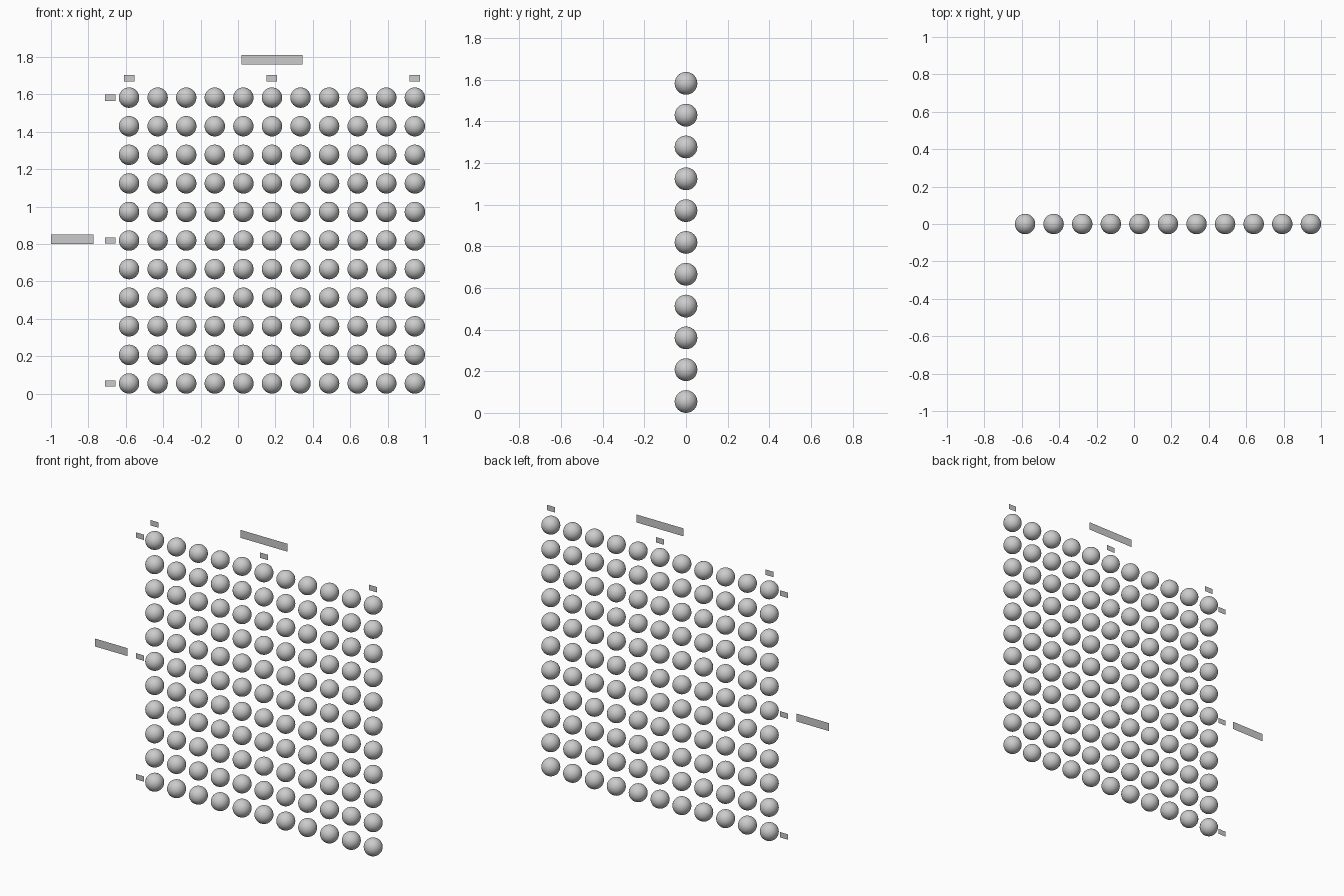
import bpy, bmesh
from mathutils import Matrix

if "Cube" in bpy.data.objects:
    bpy.data.objects.remove(bpy.data.objects["Cube"])

COUNT = 11
STEP = 0.1528
RADIUS = 0.0545
X0, Z0 = -0.5825, RADIUS


def link(name, mesh, location):
    ob = bpy.data.objects.new(name, mesh)
    ob.location = location
    bpy.context.collection.objects.link(ob)
    return ob


# Smooth ball mesh shared by the whole grid
ball_mesh = bpy.data.meshes.new("ball")
bm = bmesh.new()
bmesh.ops.create_uvsphere(bm, u_segments=32, v_segments=16, radius=RADIUS)
for f in bm.faces:
    f.smooth = True
bm.to_mesh(ball_mesh)
bm.free()

# Upright grid of balls
for row in range(COUNT):
    for col in range(COUNT):
        link(f"ball_row{row}_col{col}", ball_mesh,
             (X0 + col * STEP, 0, Z0 + row * STEP))


# Blank paper-thin tags standing where the axis captions sit, facing -y
def tag(name, x, z, width, height):
    mesh = bpy.data.meshes.new(name)
    w, h = width / 2, height / 2
    mesh.from_pydata([(-w, 0, -h), (w, 0, -h), (w, 0, h), (-w, 0, h)],
                     [], [(0, 1, 2, 3)])
    link(name, mesh, (x, 0, z))


for i in (0, 5, 10):
    tag(f"column_tag_{i}", X0 + i * STEP, 1.687, 0.056, 0.034)
    tag(f"row_tag_{i}", -0.684, Z0 + i * STEP, 0.056, 0.034)
tag("column_title_tag", 0.182, 1.785, 0.328, 0.05)
tag("row_title_tag", -0.886, 0.826, 0.228, 0.05)
